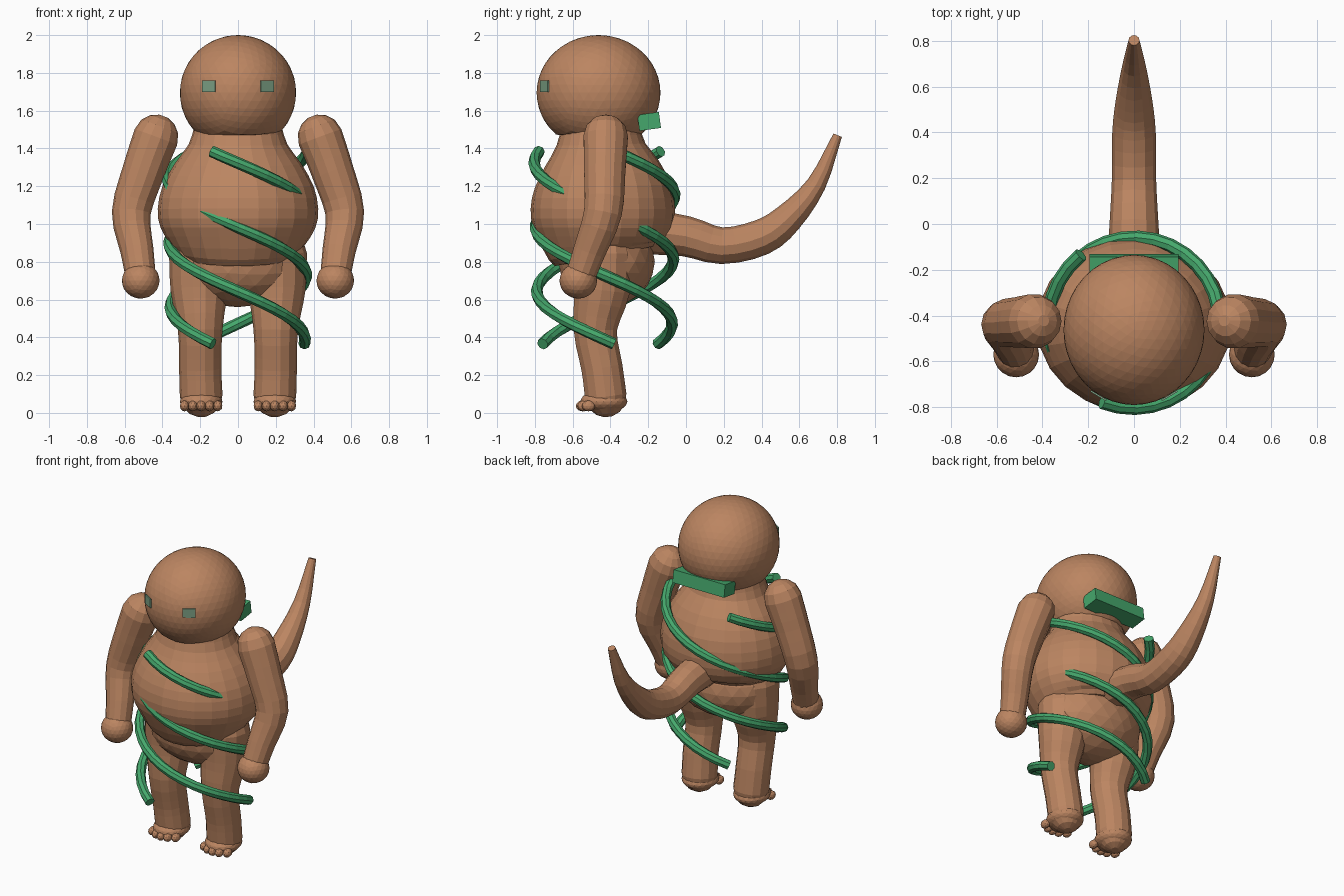
import bpy, bmesh, math
from mathutils import Vector, Matrix

cube = bpy.data.objects.get("Cube")
if cube:
    bpy.data.objects.remove(cube, do_unlink=True)


def material(name, color):
    m = bpy.data.materials.new(name)
    m.use_nodes = True
    m.diffuse_color = color
    bsdf = m.node_tree.nodes["Principled BSDF"]
    bsdf.inputs["Base Color"].default_value = color
    bsdf.inputs["Roughness"].default_value = 0.8
    return m


BROWN = material("warm_brown", (0.50, 0.235, 0.12, 1))
GREEN = material("vine_green", (0.06, 0.39, 0.15, 1))
PALE = material("pale_green", (0.20, 0.35, 0.23, 1))


def finish(bm, name, mat):
    bmesh.ops.recalc_face_normals(bm, faces=bm.faces)
    mesh = bpy.data.meshes.new(name)
    bm.to_mesh(mesh)
    bm.free()
    mesh.materials.append(mat)
    obj = bpy.data.objects.new(name, mesh)
    bpy.context.collection.objects.link(obj)
    return obj


def ball(name, center, size, mat=BROWN, detail=3, floor=-1):
    """Faceted ellipsoid, optionally flattened at a floor height."""
    bm = bmesh.new()
    bmesh.ops.create_icosphere(bm, subdivisions=detail, radius=1)
    for v in bm.verts:
        v.co = Vector(c + s * k for c, s, k in zip(center, size, v.co))
        v.co.z = max(v.co.z, floor)
    return finish(bm, name, mat)


def block(name, size, matrix, mat):
    bm = bmesh.new()
    bmesh.ops.create_cube(bm, size=1)
    bm.transform(matrix @ Matrix.Diagonal((*size, 1)))
    return finish(bm, name, mat)


def smooth_path(points, steps):
    """Catmull-Rom interpolation through positions and radii."""
    pts = [Vector(p) for p in points]
    pts = [2 * pts[0] - pts[1]] + pts + [2 * pts[-1] - pts[-2]]
    out = []
    for a, b, c, d in zip(pts, pts[1:], pts[2:], pts[3:]):
        for i in range(steps):
            t = i / steps
            out.append(0.5 * (2 * b + (c - a) * t + (2 * a - 5 * b + 4 * c - d) * t**2
                              + (3 * b - a - 3 * c + d) * t**3))
    return out + [pts[-2]]


def tube(name, points, mat=BROWN, sides=14, steps=3, flat=1.0, round_ends=False):
    """Loft rings along a path of (x, y, z, radius)."""
    path = smooth_path(points, steps)
    rings = [(p.to_3d(), p[3]) for p in path]
    tangents = [(rings[min(i + 1, len(rings) - 1)][0] - rings[max(i - 1, 0)][0]).normalized()
                for i in range(len(rings))]
    if round_ends:
        for end, sign in ((0, -1), (-1, 1)):
            p, r = rings[end]
            t = tangents[end]
            for a in (30, 55, 78):
                a = math.radians(a)
                ring = (p + t * sign * r * math.sin(a), r * math.cos(a))
                at = 0 if end == 0 else len(rings)
                rings.insert(at, ring)
                tangents.insert(at, t)
    bm = bmesh.new()
    loops = []
    for (p, r), t in zip(rings, tangents):
        side = Vector((1, 0, 0)) if abs(t.x) < 0.6 and mat != GREEN else Vector((0, 0, 1))
        u = (side - t * side.dot(t)).normalized()
        w = t.cross(u)
        loops.append([bm.verts.new(p + r * (u * math.cos(a) + w * flat * math.sin(a)))
                      for a in (math.tau * k / sides for k in range(sides))])
    for lo, hi in zip(loops, loops[1:]):
        for k in range(sides):
            n = (k + 1) % sides
            bm.faces.new((lo[k], lo[n], hi[n], hi[k]))
    bm.faces.new(loops[0])
    bm.faces.new(loops[-1])
    return finish(bm, name, mat)


# Head with a flattened underside
ball("head", (0, -0.463, 1.695), (0.308, 0.328, 0.305), detail=4, floor=1.47)

# Pear-shaped torso and neck
torso = [(-0.43, 0.83, 0.30), (-0.44, 0.89, 0.355), (-0.44, 0.98, 0.41), (-0.44, 1.08, 0.425),
         (-0.44, 1.2, 0.40), (-0.445, 1.32, 0.335), (-0.45, 1.42, 0.262), (-0.45, 1.52, 0.23)]
tube("torso", [(0, y, z, r) for y, z, r in torso], sides=24, steps=2, flat=0.9)

# Pelvis and tail
ball("pelvis", (0, -0.42, 0.80), (0.34, 0.255, 0.24))
tube("tail", [(0, -0.22, 0.96, 0.12), (0, 0, 0.935, 0.107), (0, 0.19, 0.885, 0.097),
              (0, 0.4, 0.93, 0.095), (0, 0.54, 1.03, 0.08), (0, 0.69, 1.21, 0.052),
              (0, 0.803, 1.47, 0.024)], sides=12)

for s, side in ((1, "left"), (-1, "right")):
    # Arm and round hand
    tube(side + "_arm", [(s * 0.435, -0.425, 1.46, 0.12), (s * 0.50, -0.43, 1.28, 0.112),
                         (s * 0.565, -0.44, 1.06, 0.103), (s * 0.535, -0.51, 0.86, 0.088),
                         (s * 0.515, -0.56, 0.72, 0.08)], round_ends=True)
    ball(side + "_hand", (s * 0.515, -0.57, 0.70), (0.10, 0.10, 0.095))

    # Leg, foot and toes
    tube(side + "_leg", [(s * 0.20, -0.44, 0.84, 0.165), (s * 0.205, -0.445, 0.65, 0.152),
                         (s * 0.20, -0.48, 0.44, 0.118), (s * 0.20, -0.445, 0.24, 0.112),
                         (s * 0.195, -0.425, 0.09, 0.113)], round_ends=True)
    ball(side + "_foot", (s * 0.195, -0.435, 0.06), (0.113, 0.125, 0.06))
    for i in range(5):
        k = i - 2
        ball(f"{side}_toe_{i + 1}", (s * 0.195 + k * 0.044, -0.548 + 0.008 * k * k, 0.037),
             (0.025, 0.036, 0.029), detail=2)

    # Thin eye plate following the face
    place = (Matrix.Translation((s * 0.155, -0.75, 1.73))
             @ Matrix.Rotation(s * math.radians(31), 4, "Z"))
    block(side + "_eye", (0.08, 0.008, 0.06), place, PALE)

# Collar block behind the neck
block("collar_block", (0.39, 0.115, 0.085),
      Matrix.Translation((0, -0.195, 1.543)) @ Matrix.Rotation(math.radians(8), 4, "X"), GREEN)

# Three vines, each winding once around the body
for n in range(3):
    start = -22 + 120 * n
    pts = []
    for i in range(33):
        t = i / 32
        a = math.radians(start + 360 * t)
        r = 0.375 - 0.02 * t
        pts.append((r * math.sin(a), -0.43 - r * math.cos(a), 1.385 - 1.02 * t, 0.031))
    tube(f"vine_{n + 1}", pts, GREEN, sides=8, steps=1)
